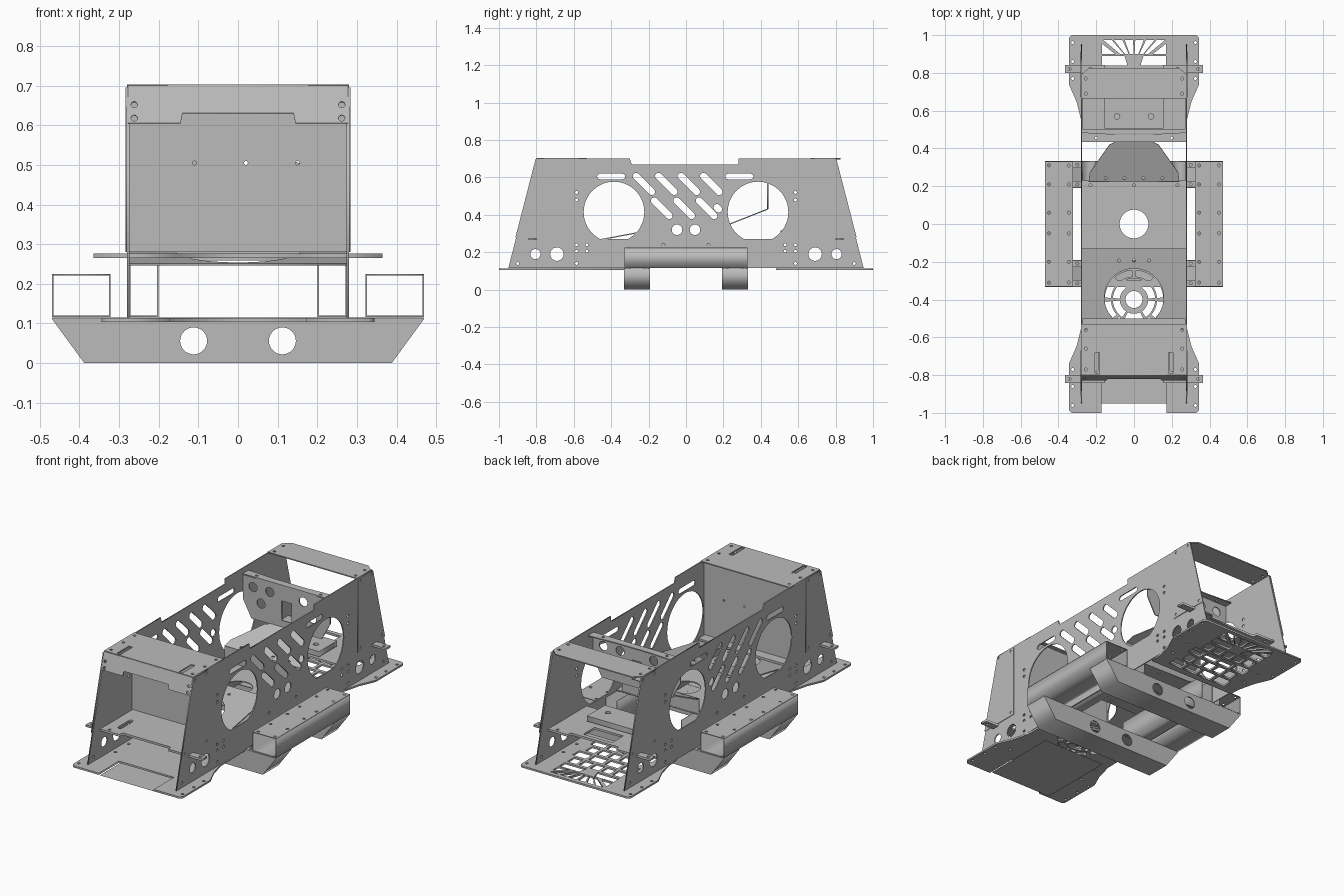
import bpy
from math import sin, cos, pi, radians
from mathutils import Matrix, Vector

if "Cube" in bpy.data.objects:
    bpy.data.objects.remove(bpy.data.objects["Cube"], do_unlink=True)

metal = bpy.data.materials.new("sheet_metal_grey")
metal.use_nodes = True
metal.diffuse_color = (0.5, 0.5, 0.5, 1)
metal.node_tree.nodes["Principled BSDF"].inputs["Base Color"].default_value = (0.5, 0.5, 0.5, 1)

X, Y, Z = Vector((1, 0, 0)), Vector((0, 1, 0)), Vector((0, 0, 1))
T = 0.006  # sheet thickness


# --- outline helpers, all in flat (u, v) coordinates ---
def rect(u0, u1, v0, v1):
    return [(u0, v0), (u1, v0), (u1, v1), (u0, v1)]


def circle(u, v, r, n=32):
    return [(u + r * cos(2 * pi * i / n), v + r * sin(2 * pi * i / n)) for i in range(n)]


def bolts(us, vs, r=0.008):
    return [circle(u, v, r, 10) for u in us for v in vs]


def slot(u, v, length, width, angle=0):
    a, h, r = radians(angle), length / 2 - width / 2, width / 2
    pts = []
    for end in (0, 1):
        cu, cv = u + (1 - 2 * end) * h * cos(a), v + (1 - 2 * end) * h * sin(a)
        for i in range(7):
            t = a - pi / 2 + end * pi + pi * i / 6
            pts.append((cu + r * cos(t), cv + r * sin(t)))
    return pts


def sector(u, v, r0, r1, a0, a1, n=6):
    arc = [radians(a0 + (a1 - a0) * i / n) for i in range(n + 1)]
    return ([(u + r1 * cos(t), v + r1 * sin(t)) for t in arc]
            + [(u + r0 * cos(t), v + r0 * sin(t)) for t in reversed(arc)])


def mirror_u(half):
    return half + [(-u, v) for u, v in reversed(half)]


def sheet(name, outline, holes=(), u=X, v=Y, origin=(0, 0, 0), thick=T):
    """Flat sheet with cut-outs, thickened evenly about its plane."""
    cu = bpy.data.curves.new(name, "CURVE")
    cu.dimensions, cu.fill_mode, cu.extrude = "2D", "BOTH", thick / 2
    for loop in [outline, *holes]:
        sp = cu.splines.new("POLY")
        sp.points.add(len(loop) - 1)
        for p, (a, b) in zip(sp.points, loop):
            p.co = (a, b, 0, 1)
        sp.use_cyclic_u = True
    tmp = bpy.data.objects.new(name + "_curve", cu)
    bpy.context.scene.collection.objects.link(tmp)
    dg = bpy.context.evaluated_depsgraph_get()
    me = bpy.data.meshes.new_from_object(tmp.evaluated_get(dg))
    bpy.data.objects.remove(tmp, do_unlink=True)
    bpy.data.curves.remove(cu)
    rot = Matrix((u, v, u.cross(v))).transposed().to_4x4()
    me.transform(Matrix.Translation(origin) @ rot)
    me.materials.clear()
    me.materials.append(metal)
    me.name = name
    ob = bpy.data.objects.new(name, me)
    bpy.context.scene.collection.objects.link(ob)
    return ob


# --- main side panels with wheel ports, slots and bolt holes ---
side = [(-.95, .115), (-.8, .7), (-.3, .7), (-.29, .67), (.28, .67), (.28, .7), (.8, .7), (.95, .115)]
side_holes = [slot(-.4, .605, .15, .03), slot(.285, .605, .15, .03)]
for s in (-1, 1):
    port = [p for p in circle(s * .385, .415, .162, 64) if p[1] > .266]
    side_holes += [port, circle(s * .69, .19, .036), circle(s * .805, .19, .027), circle(s * .048, .32, .028)]
    side_holes += bolts([s * .585, s * .53], [.205, .24]) + bolts([s * .585], [.14, .48, .52])
    side_holes += bolts([s * .12], [.24]) + bolts([s * .9], [.14])
for y in (-.225, -.105, .015, .135):
    side_holes.append(slot(y, .565, .155, .036, -45))
for y in (-.13, -.01, .11, .17):
    side_holes.append(slot(y, .435, .15 if y < .15 else .05, .036, -45))

# --- doubler plates on the outer ends of the sides ---
doubler = [(.912, .28), (.805, .695), (.67, .695), (.67, .28)]
for s, tag in ((-1, "right"), (1, "left")):
    sheet(tag + "_side_panel", side, side_holes, Y, Z, (s * .277, 0, 0))
    for e, end in ((-1, "front"), (1, "back")):
        sheet(f"{end}_{tag}_doubler", [(e * y, z) for y, z in doubler],
              bolts([e * .69], [.3, .68]) + bolts([e * .79], [.68]) + bolts([e * .88], [.3]),
              Y, Z, (s * .2815, 0, 0), .004)

    # outer side rail: open-topped channel with a bolted lid
    def channel(x0, x1, z0, z1):
        return [(x0, z1), (x0, z0), (x1, z0), (x1, z1), (x1 - .004, z1),
                (x1 - .004, z0 + .004), (x0 + .004, z0 + .004), (x0 + .004, z1)]

    rail = [(s * x, z) for x, z in channel(.322, .47, .116, .223)]
    sheet(tag + "_rail_channel", rail, (), X, Z, thick=.66)
    sheet(tag + "_rail_lid", rect(.322, .47, -.33, .33),
          bolts([.345, .45], [-.31, -.2, -.05, .06, .21, .32 - .01]), s * X, Y, (0, 0, .223), .004)

    # inner rail under the floor
    inner = [(s * x, z) for x, z in channel(.2, .275, .116, .258)]
    sheet(tag + "_inner_rail", inner, (), X, Z, thick=.66)

# --- cross beams below the rails ---
for s, tag in ((-1, "front"), (1, "back")):
    y = s * .262
    shell = [(.47, .112), (.388, 0), (-.388, 0), (-.47, .112), (-.463, .112), (-.385, .005), (.385, .005), (.463, .112)]
    sheet(tag + "_beam_shell", shell, (), X, Z, (0, y, 0), .14)
    face = [(-.388, 0), (.388, 0), (.47, .114), (-.47, .114)]
    for e, part in ((-1, "outer"), (1, "inner")):
        sheet(f"{tag}_beam_{part}_wall", face, [circle(-.112, .056, .034), circle(.112, .056, .034)],
              X, Z, (0, y + e * .068, 0), .005)
        sheet(f"{tag}_beam_{part}_flange", rect(-.468, .468, -.018, .018),
              bolts([-.4, -.3, -.24, .24, .3, .4], [0]), X, Y, (0, y + e * .052, .113), .004)

# --- floor, fan opening and inner sloping sheets ---
sheet("centre_floor", rect(-.274, .274, -.22, .23),
      [circle(0, 0, .076, 48)] + bolts([-.23, 0, .23], [-.19, .205]), origin=(0, 0, .262))
slope = Vector((0, cos(.185), sin(.185)))
sheet("front_sloping_floor", rect(-.274, .274, -.17, .265), [circle(0, 0, .157, 48)] + bolts([-.08, 0, .08], [.2]),
      X, slope, (0, -.39, .28))
rise = Vector((0, .21, .083)).normalized()
sheet("rear_ramp", mirror_u([(.24, 0), (.235, .05), (.13, .21), (.1, .226)]), bolts([-.15, -.05, .05, .15], [.02]),
      X, rise, (0, .225, .347))
sheet("ramp_riser", rect(-.24, .24, .262, .35), (), X, Z, (0, .225, 0))
bulkhead = mirror_u([(.274, .6), (.274, .668)]) + [(-.274, .6), (-.22, .43), (.22, .43)]
bulkhead = [(-.22, .43), (.22, .43), (.274, .53), (.274, .668), (-.274, .668), (-.274, .53)]
wall_holes = [circle(x, .61, .026, 20) for x in (-.21, -.105, .105, .21)]
wall_holes += [circle(x, .53, .026, 20) for x in (-.16, .16)] + [rect(-.03, .03, .47, .58)]
sheet("rear_bulkhead", bulkhead, wall_holes, X, Z, (0, .437, 0))
sheet("bulkhead_strap", mirror_u([(.274, .434), (.274, .485), (.1, .475)]), bolts([-.2, .2], [.455]), origin=(0, 0, .667))

# --- front cab: wall, roof and lip ---
sheet("front_cab_wall", rect(-.274, .274, .28, .698), bolts([-.11, .02, .15], [.505], .005), X, Z, (0, -.555, 0))
sheet("front_roof", rect(-.28, .28, -.8, -.53),
      [rect(x - .012, x + .012, -.79, -.68) for x in (-.195, .195)] + bolts([-.255, .255], [-.77, -.66, -.56]),
      origin=(0, 0, .7))
lip_down = Vector((0, .15, .585)).normalized()
lip = mirror_u([(.278, 0), (.278, -.098), (.145, -.098), (.14, -.072)])
sheet("front_roof_lip", lip, bolts([-.262, .262], [-.05, -.085]), X, lip_down, (0, -.8, .7))

# --- back roof and low tray ---
sheet("back_roof", mirror_u([(.28, .665), (.28, .79), (.24, .825)]),
      bolts([-.255, .255], [.69, .77]), origin=(0, 0, .7))
sheet("back_tray", rect(-.155, .155, .505, .665), bolts([-.09, .09], [.57], .015), origin=(0, 0, .3), thick=.03)

# --- end shelves with outboard tabs, and bumper base plates ---
for s, tag in ((-1, "front"), (1, "back")):
    V = s * Y
    shelf = mirror_u([(.273, .5), (.273, .8), (.365, .8), (.365, .842), (.155, .842), (.15, .815)])
    opening = [rect(-.09, .09, .69, .79)] if s > 0 else [slot(-.2, .72, .12, .025, 90), slot(.2, .72, .12, .025, 90)]
    sheet(tag + "_shelf", shelf, opening + bolts([-.34, -.23, .23, .34], [.821]), X, V, (0, 0, .271), .012)

    base = [(.275, .36), (.28, .55), (.305, .65), (.345, .74), (.345, .985), (.33, 1)]
    edge_bolts = bolts([-.325, .325], [.77, .86, .96]) + bolts([-.25, .25], [.62, .74])
    if s < 0:
        base += [(.172, 1), (.172, .82)]
        cuts = [sector(0, .4, .075, .112, a + 4, a + 56) for a in range(0, 360, 60)]
        cuts += [sector(0, .4, .122, .155, a + 4, a + 41) for a in range(0, 360, 45)]
        base[0] = (.275, .23)
        cuts.append(circle(0, .4, .045))
    else:
        base[0] = (.275, .48)
        # radial web at the rim, rectangular grid behind it
        cuts = []
        for i in range(6):
            u0, u1 = -.17 + i * .057 + .006, -.17 + (i + 1) * .057 - .006
            cuts.append([(u0, .975), (u1, .975), (u1 * .45, .9), (u0 * .45, .9)])
        for e in (-1, 1):
            cuts.append([(e * .17, .955), (e * .1, .9), (e * .17, .9)])
            cuts.append([(e * .17, .89), (e * .05, .89), (e * .035, .84), (e * .17, .84)])
        for j, y in enumerate((.52, .6, .68, .76)):
            w = (.1, .07)[j % 2]
            n = (4, 5)[j % 2]
            for i in range(n):
                u = (i - (n - 1) / 2) * w
                cuts.append(rect(u - w / 2 + .008, u + w / 2 - .008, y, y + .062))
    sheet(tag + "_base_plate", mirror_u(base), cuts + edge_bolts, X, V, (0, 0, .109), .01)

# --- single-skin belly pan facing down below the front base plate ---
pan = bpy.data.meshes.new("front_belly_pan")
pan.from_pydata([(x, y, .075) for x, y in rect(-.2, .2, -.95, -.5)], [], [(3, 2, 1, 0)])
pan.materials.append(metal)
bpy.context.scene.collection.objects.link(bpy.data.objects.new("front_belly_pan", pan))
